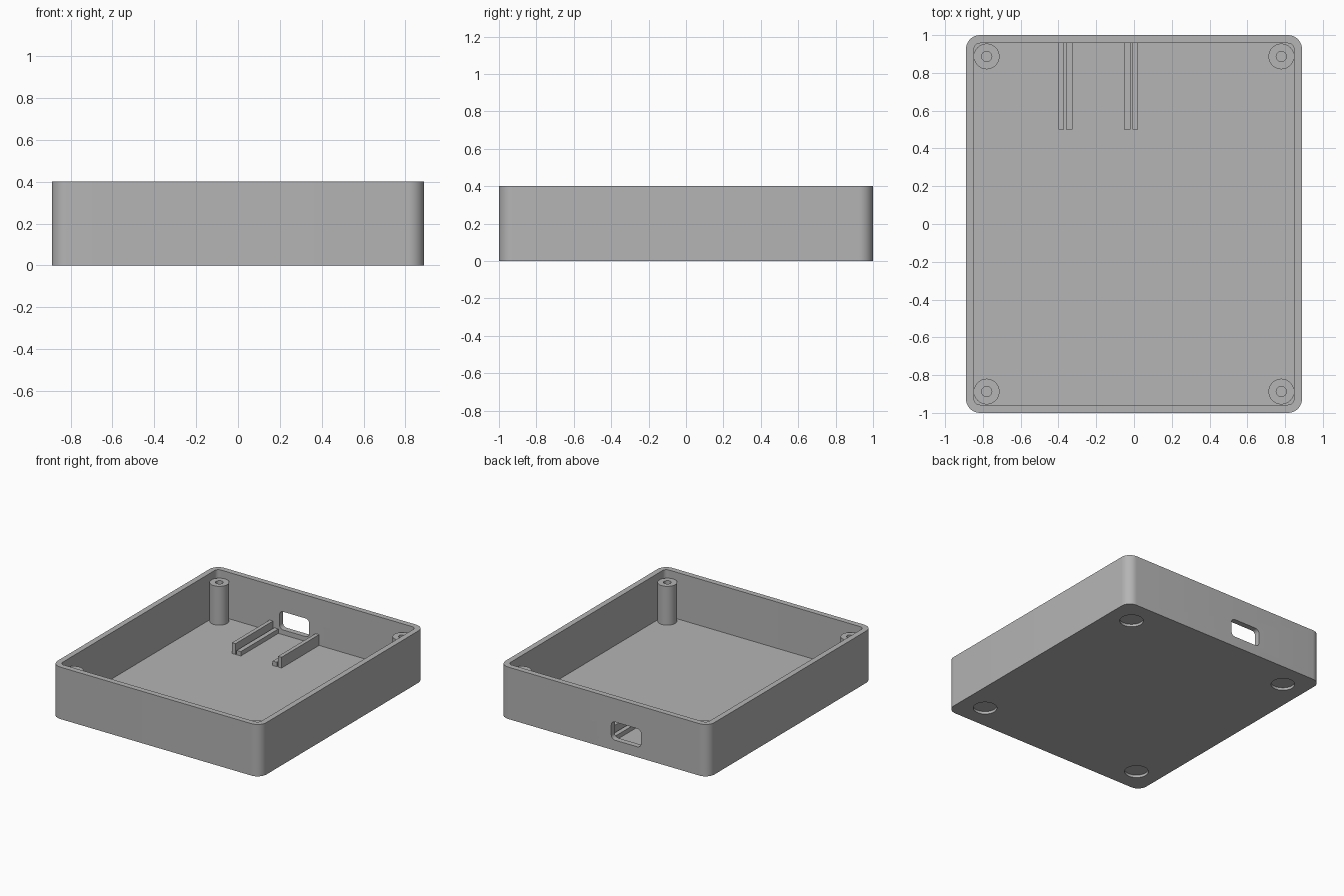
import bpy, bmesh, math
from mathutils import Matrix

old = bpy.data.objects.get("Cube")
if old:
    bpy.data.objects.remove(old, do_unlink=True)

HX, HY, HEIGHT = 0.89, 1.0, 0.4      # outer half sizes and height
WALL, FLOOR = 0.043, 0.043
RAIL_X = -0.19                       # centre of the rails and the port

grey = bpy.data.materials.new("plain grey")
grey.use_nodes = True
grey.diffuse_color = (0.46, 0.46, 0.46, 1)
grey.node_tree.nodes["Principled BSDF"].inputs["Base Color"].default_value = grey.diffuse_color


def make_object(name, bm):
    bmesh.ops.recalc_face_normals(bm, faces=bm.faces[:])
    mesh = bpy.data.meshes.new(name)
    bm.to_mesh(mesh)
    bm.free()
    mesh.materials.append(grey)
    obj = bpy.data.objects.new(name, mesh)
    bpy.context.collection.objects.link(obj)
    return obj


def smooth(obj):
    bpy.ops.object.select_all(action='DESELECT')
    obj.select_set(True)
    bpy.context.view_layer.objects.active = obj
    bpy.ops.object.shade_smooth_by_angle(angle=math.radians(30))


def rounded_block(name, hx, hy, radius, z0, z1, matrix=None, steps=10):
    """Extruded rounded rectangle, optionally moved by a matrix."""
    bm = bmesh.new()
    ring = []
    for k, (sx, sy) in enumerate([(1, 1), (-1, 1), (-1, -1), (1, -1)]):
        for i in range(steps + 1):
            a = math.pi / 2 * (k + i / steps)
            ring.append(bm.verts.new((sx * (hx - radius) + radius * math.cos(a),
                                      sy * (hy - radius) + radius * math.sin(a), z0)))
    face = bm.faces.new(ring)
    top = bmesh.ops.extrude_face_region(bm, geom=[face])["geom"]
    bmesh.ops.translate(bm, vec=(0, 0, z1 - z0),
                        verts=[v for v in top if isinstance(v, bmesh.types.BMVert)])
    if matrix:
        bm.transform(matrix)
    return make_object(name, bm)


def box(name, x0, x1, y0, y1, z0, z1):
    bm = bmesh.new()
    bmesh.ops.create_cube(bm, size=1)
    bm.transform(Matrix.Translation(((x0 + x1) / 2, (y0 + y1) / 2, (z0 + z1) / 2))
                 @ Matrix.Diagonal((abs(x1 - x0), y1 - y0, z1 - z0, 1)))
    return make_object(name, bm)


def cylinder(name, x, y, radius, z0, z1):
    bm = bmesh.new()
    bmesh.ops.create_cone(bm, cap_ends=True, segments=48, radius1=radius, radius2=radius,
                          depth=z1 - z0, matrix=Matrix.Translation((x, y, (z0 + z1) / 2)))
    return make_object(name, bm)


def tube(name, x, y, outer, inner, z0, z1):
    """Hollow post made by turning a rectangular section."""
    bm = bmesh.new()
    pts = [bm.verts.new((r, 0, z)) for r, z in
           [(inner, z0), (outer, z0), (outer, z1), (inner, z1)]]
    edges = [bm.edges.new((pts[i], pts[(i + 1) % 4])) for i in range(4)]
    bmesh.ops.spin(bm, geom=pts + edges, cent=(0, 0, 0), axis=(0, 0, 1),
                   angle=math.tau, steps=48, use_duplicate=False)
    bmesh.ops.remove_doubles(bm, verts=bm.verts[:], dist=1e-5)
    bm.transform(Matrix.Translation((x, y, 0)))
    return make_object(name, bm)


def cut(obj, cutters):
    for c in cutters:
        c.hide_render = True
        mod = obj.modifiers.new("cut", 'BOOLEAN')
        mod.operation, mod.solver, mod.object = 'DIFFERENCE', 'EXACT', c
    bpy.context.view_layer.update()
    result = obj.evaluated_get(bpy.context.evaluated_depsgraph_get())
    mesh = bpy.data.meshes.new_from_object(result)
    obj.modifiers.clear()
    obj.data = mesh
    for c in cutters:
        bpy.data.objects.remove(c, do_unlink=True)


corners = [(sx, sy) for sx in (-1, 1) for sy in (-1, 1)]

# Open tray with a port in the back wall and round foot recesses underneath
tray = rounded_block("tray", HX, HY, 0.075, 0, HEIGHT)
cavity = rounded_block("cavity_cutter", HX - WALL, HY - WALL, 0.032, FLOOR, HEIGHT + 0.1)
port = rounded_block("port_cutter", 0.127, 0.07, 0.032, -0.1, 0.1,
                     Matrix.Translation((RAIL_X, HY, 0.15)) @ Matrix.Rotation(math.pi / 2, 4, 'X'))
recesses = [cylinder("recess_cutter", sx * 0.70, sy * 0.807, 0.084, -0.05, 0.02)
            for sx, sy in corners]
cut(tray, [cavity, port] + recesses)
smooth(tray)

# Hollow screw posts
for sx, sy in corners:
    name = ("back" if sy > 0 else "front") + ("_left" if sx > 0 else "_right") + "_screw_post"
    smooth(tube(name, sx * 0.78, sy * 0.887, 0.068, 0.027, FLOOR - 0.01, 0.342))

# Pair of board rails: a tall outer guide and a low inner ledge each
for side, s in (("left", 1), ("right", -1)):
    for part, near, far, top in (("guide", 0.181, 0.211, 0.126), ("ledge", 0.136, 0.171, 0.077)):
        xs = sorted((RAIL_X + s * near, RAIL_X + s * far))
        box(f"{side}_rail_{part}", xs[0], xs[1], 0.5, HY - WALL + 0.005, FLOOR - 0.005, top)
